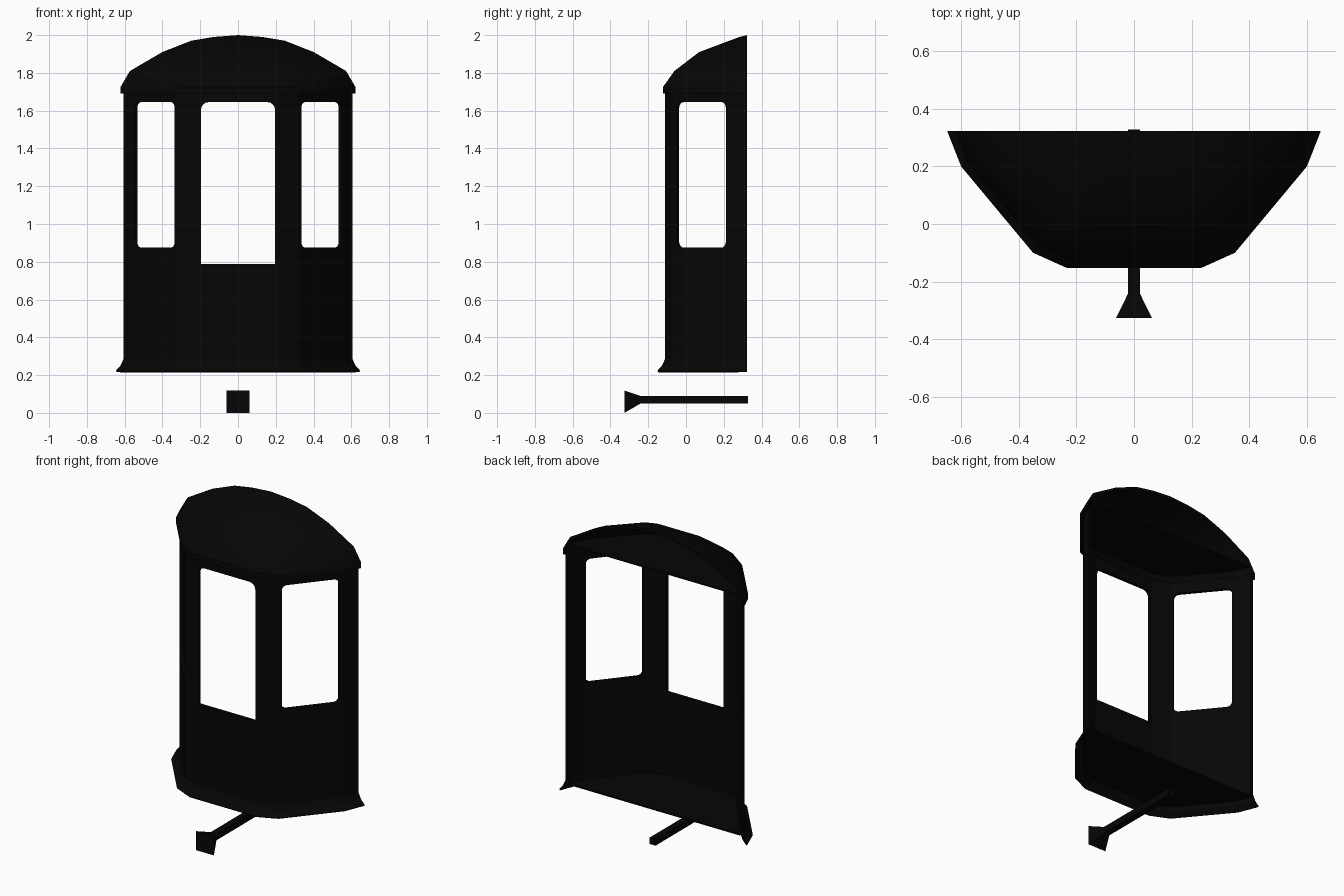
import bpy, bmesh, math
from mathutils import Vector, Matrix

if "Cube" in bpy.data.objects:
    bpy.data.objects.remove(bpy.data.objects["Cube"], do_unlink=True)


def material(name, value):
    m = bpy.data.materials.new(name)
    m.use_nodes = True
    colour = (value, value, value, 1)
    m.diffuse_color = colour
    m.node_tree.nodes["Principled BSDF"].inputs["Base Color"].default_value = colour
    return m


BLACK = material("soft black", 0.0018)
BACK = 0.322


def make(name, bm, recalc=True):
    bmesh.ops.remove_doubles(bm, verts=bm.verts, dist=0.0005)
    if recalc:
        bmesh.ops.recalc_face_normals(bm, faces=bm.faces)
    me = bpy.data.meshes.new(name)
    bm.to_mesh(me)
    bm.free()
    me.materials.append(BLACK)
    ob = bpy.data.objects.new(name, me)
    bpy.context.collection.objects.link(ob)
    return ob


def loft(name, rings, closed=False, caps=False):
    """Skin a list of matching point rings."""
    bm = bmesh.new()
    rows = [[bm.verts.new(p) for p in ring] for ring in rings]
    n = len(rows[0])
    for low, high in zip(rows, rows[1:]):
        for i in range(n if closed else n - 1):
            j = (i + 1) % n
            bm.faces.new((low[i], low[j], high[j], high[i]))
    if caps:
        bm.faces.new(rows[0])
        bm.faces.new(rows[-1])
    return make(name, bm, recalc=caps)


def apply(ob, mod):
    bpy.context.view_layer.objects.active = ob
    bpy.ops.object.modifier_apply(modifier=mod.name)


def thicken(ob, t):
    """Give a shell thickness and keep its back edge flush."""
    mod = ob.modifiers.new("thickness", 'SOLIDIFY')
    mod.thickness, mod.offset, mod.use_even_offset = t, -1, True
    apply(ob, mod)
    for v in ob.data.vertices:
        v.co.y = min(v.co.y, BACK)


def outline(half):
    """Mirror a half plan, running from -x round the front to +x."""
    return [(-x, y) for x, y in half] + [(x, y) for x, y in reversed(half)]


def at(plan, z):
    return [(x, y, z) for x, y in plan]


def shrink(plan, sx, sy):
    """Scale a plan about the middle of the open back."""
    return [(x * sx, BACK + (y - BACK) * sy) for x, y in plan]


wall_plan = outline([(0.605, BACK), (0.56, 0.225), (0.322, -0.065), (0.212, -0.11)])
skirt_plan = outline([(0.648, BACK), (0.60, 0.20), (0.35, -0.10), (0.232, -0.153)])
roof_plan = outline([(0.622, BACK), (0.577, 0.215), (0.332, -0.078), (0.22, -0.122)])

# Wall shell
walls = loft("cab_walls", [at(wall_plan, 0.27), at(wall_plan, 1.715)])
thicken(walls, 0.02)


# Window openings
def cut_window(centre, angle, half, z0, z1, r_low, r_top):
    pts = []
    corners = [(half, z1, r_top, 0), (-half, z1, r_top, 90),
               (-half, z0, r_low, 180), (half, z0, r_low, 270)]
    for x, z, r, start in corners:
        cx = x - math.copysign(r, x)
        cz = z - r if z == z1 else z + r
        for k in range(5 if r else 1):
            a = math.radians(start + 22.5 * k)
            pts.append((cx + r * math.cos(a), cz + r * math.sin(a)))
    turn = Matrix.Rotation(angle, 3, 'Z')
    base = Vector((*centre, 0))
    rings = [[base + turn @ Vector((x, d, z)) for x, z in pts] for d in (-0.08, 0.08)]
    cutter = loft("window_cutter", rings, closed=True, caps=True)
    cutter.hide_render = True
    mod = walls.modifiers.new("opening", 'BOOLEAN')
    mod.operation, mod.solver, mod.object = 'DIFFERENCE', 'EXACT', cutter
    apply(walls, mod)
    bpy.data.objects.remove(cutter, do_unlink=True)


cut_window((0, -0.10), 0, 0.196, 0.787, 1.645, 0, 0.04)
slant = math.atan2(0.263, 0.215)
for s in (-1, 1):
    cut_window((s * 0.441, 0.082), s * slant, 0.168, 0.875, 1.645, 0.03, 0.03)

# Flared skirt
flare = []
for z, f in ((0.222, 1), (0.25, 0.4), (0.285, 0.03)):
    flare.append([(a + (c - a) * f, b + (d - b) * f, z)
                  for (a, b), (c, d) in zip(wall_plan, skirt_plan)])
skirt = loft("flared_skirt", flare)
thicken(skirt, 0.01)

# Floor and raised ceiling plates
floor_plan = shrink(wall_plan, 0.99, 0.99)
loft("floor", [at(floor_plan, 0.265), at(floor_plan, 0.275)], True, True)
ceiling_plan = shrink(roof_plan, 0.93, 0.91)
loft("ceiling", [at(ceiling_plan, 1.755), at(ceiling_plan, 1.765)], True, True)

# Domed roof, open at the back
dome = [(1.69, 1, 1), (1.725, 1, 1), (1.81, 0.92, 0.864), (1.91, 0.645, 0.57),
        (1.97, 0.40, 0.21), (1.99, 0.21, 0.09), (2.0, 0, 0)]
roof = loft("roof", [at(shrink(roof_plan, sx, sy), z) for z, sx, sy in dome])
thicken(roof, 0.015)

# Coupling bar with flared end
sections = [(0.328, 0.02, 0.05, 0.09), (-0.24, 0.02, 0.05, 0.09), (-0.326, 0.062, 0, 0.118)]
loft("coupling_bar", [[(-h, y, a), (h, y, a), (h, y, b), (-h, y, b)]
                      for y, h, a, b in sections], True, True)

# Soft shading on the dome only
bpy.ops.object.select_all(action='DESELECT')
roof.select_set(True)
bpy.context.view_layer.objects.active = roof
bpy.ops.object.shade_smooth_by_angle(angle=math.radians(30))
